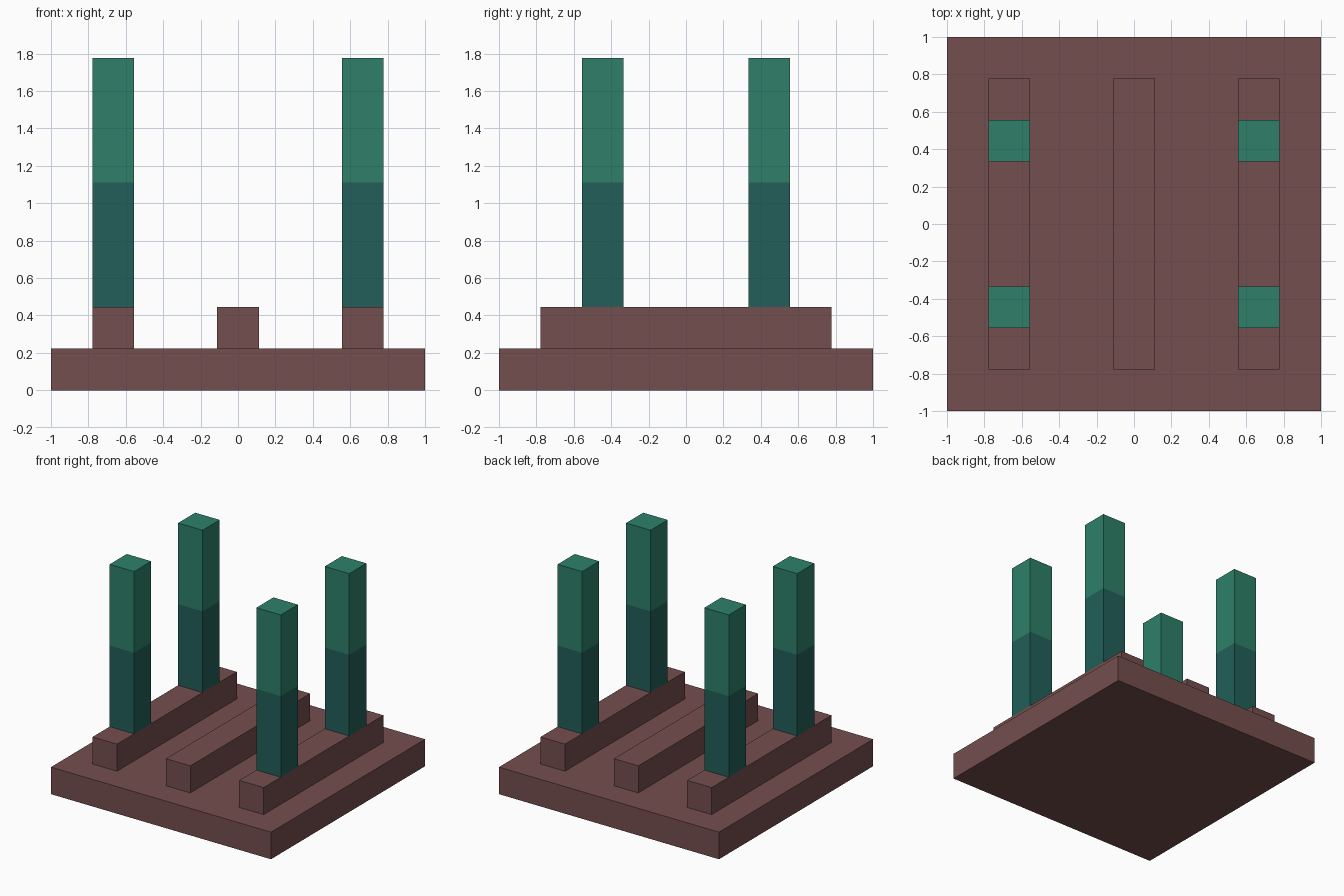
import bpy, bmesh
from mathutils import Matrix, Vector

if "Cube" in bpy.data.objects:
    bpy.data.objects.remove(bpy.data.objects["Cube"])

U = 2 / 9  # block size: the base is nine blocks wide


def material(name, rgb):
    """Flat material from an sRGB 0-255 colour."""
    lin = [((c / 255 + 0.055) / 1.055) ** 2.4 for c in rgb]
    m = bpy.data.materials.new(name)
    m.diffuse_color = (*lin, 1)
    m.use_nodes = True
    m.node_tree.nodes["Principled BSDF"].inputs["Base Color"].default_value = m.diffuse_color
    return m


brown = material("brown", (117, 78, 78))
dark_green = material("dark_teal", (34, 95, 89))
light_green = material("light_green", (46, 128, 105))


def box(name, centre, size, mats, cut_z=None):
    """Box standing on centre; faces above cut_z take the second material."""
    bm = bmesh.new()
    mid = Vector(centre) + Vector((0, 0, size[2] / 2))
    bmesh.ops.create_cube(bm, size=1, matrix=Matrix.Translation(mid) @ Matrix.Diagonal((*size, 1)))
    if cut_z is not None:
        bmesh.ops.bisect_plane(bm, geom=bm.verts[:] + bm.edges[:] + bm.faces[:],
                               plane_co=(0, 0, cut_z), plane_no=(0, 0, 1))
        for f in bm.faces:
            f.material_index = int(f.calc_center_median().z > cut_z)
    me = bpy.data.meshes.new(name)
    bm.to_mesh(me)
    bm.free()
    for m in mats:
        me.materials.append(m)
    ob = bpy.data.objects.new(name, me)
    bpy.context.collection.objects.link(ob)
    return ob


# Base slab
box("base", (0, 0, 0), (9 * U, 9 * U, U), [brown])

# Three rails running front to back
for side, x in (("left", -3), ("middle", 0), ("right", 3)):
    box(f"{side}_rail", (x * U, 0, U), (U, 7 * U, U), [brown])

# Four two-tone posts on the outer rails
for side, x in (("left", -3), ("right", 3)):
    for end, y in (("front", -2), ("back", 2)):
        box(f"{end}_{side}_post", (x * U, y * U, 2 * U), (U, U, 6 * U),
            [dark_green, light_green], cut_z=5 * U)
